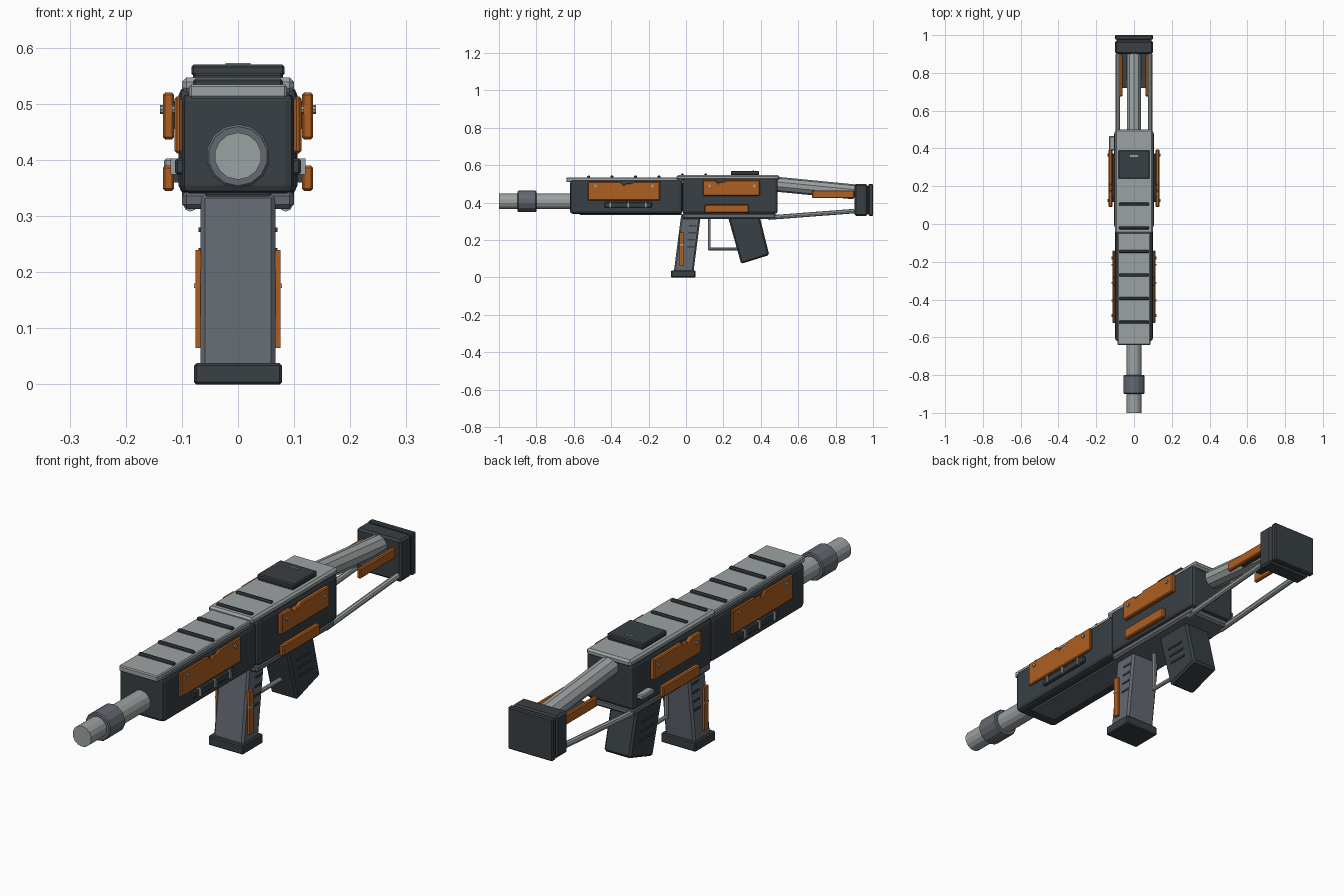
import bpy, bmesh, math
from mathutils import Vector

if "Cube" in bpy.data.objects:
    bpy.data.objects.remove(bpy.data.objects["Cube"], do_unlink=True)


def material(name, red, green, blue):
    mat = bpy.data.materials.new(name)
    mat.use_nodes = True
    mat.diffuse_color = (red, green, blue, 1)
    shader = mat.node_tree.nodes["Principled BSDF"]
    shader.inputs["Base Color"].default_value = mat.diffuse_color
    return mat


dark = material("dark steel", .04, .05, .057)
mid = material("mid grey", .125, .14, .165)
light = material("light grey", .33, .36, .365)
orange = material("burnt orange", .43, .115, .015)

# Shared bevel sizes
sharp, fine, soft, broad = 0, .004, .008, .015


def finish(name, mesh_builder, mat, bevel=sharp, mirrored=False):
    bmesh.ops.recalc_face_normals(mesh_builder, faces=mesh_builder.faces)
    mesh = bpy.data.meshes.new(name)
    mesh_builder.to_mesh(mesh)
    mesh_builder.free()
    mesh.materials.append(mat)
    part = bpy.data.objects.new(name, mesh)
    bpy.context.collection.objects.link(part)
    if bevel:
        modifier = part.modifiers.new("Bevel", "BEVEL")
        modifier.width = bevel
        modifier.segments = 2 if bevel == broad else 1
        modifier.limit_method = "ANGLE"
    if mirrored:
        part.modifiers.new("Mirror", "MIRROR")


def prism(name, mat, x, outline, bevel=sharp, mirrored=False):
    """Extrude a (y, z) side outline across the x range."""
    start, end = x
    builder = bmesh.new()
    face = builder.faces.new([builder.verts.new((start, y, z)) for y, z in outline])
    extruded = bmesh.ops.extrude_face_region(builder, geom=[face])["geom"]
    moved = [item for item in extruded if isinstance(item, bmesh.types.BMVert)]
    bmesh.ops.translate(builder, vec=(end - start, 0, 0), verts=moved)
    finish(name, builder, mat, bevel, mirrored)


def block(name, mat, half, y, z, bevel=sharp, lean=0):
    """Centred block; lean shifts its top backwards."""
    (front, back), (low, high) = y, z
    outline = [(front, low), (back, low), (back + lean, high), (front + lean, high)]
    prism(name, mat, (-half, half), outline, bevel)


def side_plate(name, mat, x, y, z, bevel=sharp, chip=None):
    """Plate on both sides, with an optional chip in the upper edge."""
    (front, back), (low, high) = y, z
    outline = [(front, low), (back, low), (back, high)]
    if chip is not None:
        depth = (high - low) / 10
        outline += [(chip + 4 * depth, high), (chip + 3 * depth, high - depth),
                    (chip, high - depth), (chip - depth, high - 2 * depth),
                    (chip - 3 * depth, high)]
    outline.append((front, high))
    prism(name, mat, x, outline, bevel, mirrored=True)


def rod(name, mat, start, end, radius, sides=8, bevel=sharp, mirrored=False):
    start, end = Vector(start), Vector(end)
    axis = end - start
    builder = bmesh.new()
    bmesh.ops.create_cone(builder, cap_ends=True, segments=sides,
                          radius1=radius, radius2=radius, depth=axis.length)
    turn = axis.to_track_quat("Z", "Y").to_matrix()
    bmesh.ops.rotate(builder, matrix=turn, verts=builder.verts)
    bmesh.ops.translate(builder, vec=(start + end) / 2, verts=builder.verts)
    finish(name, builder, mat, bevel, mirrored)


def around(centre, reach):
    return centre - reach, centre + reach


# Shared levels and outer faces
muzzle, butt_end = -1, 1
bore = .407
belly = .34
deck = .52
joint = -.02
hull = .1

# Barrel and muzzle
rod("barrel", light, (0, muzzle, bore), (0, -.6, bore), .042, sides=14)
rod("muzzle_collar", mid, (0, -.9, bore), (0, -.8, bore), .057, sides=14, bevel=fine)

# Handguard
block("handguard", dark, hull, (-.62, joint), (belly, deck), broad)
block("handguard_top", light, .087, (-.64, joint), (.51, .535), fine)
block("handguard_underplate", mid, .06, (-.57, joint), (.335, belly + fine), fine)

# Receiver
block("receiver", dark, .106, (joint, .49), (belly, .53), broad)
block("receiver_top", light, hull, (-.05, .5), (deck, .547), soft)
block("receiver_underplate", mid, hull, (joint, .48), (.313, belly + fine), soft)

# Ribs across the top, evenly spaced
rib_gap = .125
for index in range(6):
    y = joint + rib_gap * (index - 4)
    top = .545 if y < joint else .555
    block("top_rib", dark, .08, around(y, soft), (deck, top), fine)

# Sight block
sight = (.24, .39)
block("sight_block_base", dark, .078, sight, (deck, .553))
block("sight_block", dark, .083, sight, (.55, .57), fine)
block("sight_mark", light, .022, around(.36, fine), (.56, .573))

# Grip
block("grip", mid, .067, (-.065, .04), (.03, belly), soft, lean=.04)
block("grip_base", dark, .078, (-.08, .05), (0, .038), fine)

# Magazine, leaning forward towards its top
magazine = [(.22, belly), (.295, .073), (.445, .12), (.39, belly)]
prism("magazine", dark, around(0, .06), magazine, soft)

# Trigger and guard
guard_low, guard_front = .145, .117
block("guard_front", light, soft, (guard_front, guard_front + broad), (guard_low, belly), fine)
block("guard_bottom", light, soft, (guard_front, .28), (guard_low, guard_low + broad), fine)

# Stock
butt_height = (.33, .5)
butt_front = .9
rod("stock_tube", light, (0, .47, .5), (0, butt_front, .458), .04, sides=10)
block("butt_front", dark, hull, (butt_front, .97), butt_height, soft)
block("butt_core", dark, hull - soft, (butt_front + soft, butt_end - soft), (.34, .49))
block("butt_pad", dark, hull, (.976, butt_end), butt_height, fine)
rod("stock_struts", light, (.085, .44, .32), (.085, butt_front, .355), .012, mirrored=True)
side_plate("stock_plates", orange, (.06, .077), (.675, butt_front), (.425, .466), fine)
side_plate("stock_plate_mounts", dark, (.03, .065), (.72, butt_front), (.44, .455))

# Orange side panels on dark mounts
side_plate("front_side_panels", orange, (hull, .113), (-.525, -.14), (.412, .513), fine, chip=-.32)
outer_panel = (.114, .134)
mount = (hull, .116)
side_plate("rear_side_panels", orange, outer_panel, (.09, .395), (.437, deck), fine, chip=.18)
side_plate("rear_panel_mounts", dark, mount, (.12, .37), (.455, .505))
side_plate("lower_side_panels", orange, outer_panel, (.1, .335), (.345, .39), fine)
side_plate("lower_panel_mounts", dark, mount, (.12, .315), (.36, .38))

# Panel bolts
for y in (-.485, -.18, .125, .365):
    reach = .118 if y < joint else .139
    rod("panel_bolts", light, (hull, y, .49), (reach, y, .49), soft, mirrored=True)

# Handguard vents with evenly spaced pegs
vent_height = (.374, .403)
vent_centre = -.31
side_plate("vent_bars", dark, (hull - fine, .112), around(vent_centre, .127), vent_height, fine)
for step in (-1, 0, 1):
    y = vent_centre + step * .095
    side_plate("vent_pegs", light, (hull, .12), around(y, fine), vent_height)

# Grip strips, bands and grooves
strip = (-.035, -.01)
side_plate("grip_strips", orange, (.066, .076), strip, (.065, .24))
side_plate("grip_strip_bands", light, (.066, .078), strip, around(.176, fine))
for index in range(4):
    z = .165 + index * .037
    y = .025 + index * fine
    side_plate("grip_grooves", dark, (.06, .07), around(y, .02), around(z, fine))

# Magazine ribs
for index in range(3):
    y, z = .345 - index * soft, .17 + index * .035
    side_plate("magazine_ribs", dark, (.058, .064), around(y, .04), around(z, fine))

# Charging handle on the right only
handle = [(.39, .383), (.465, .383), (.465, .403), (.39, .403)]
prism("charging_handle", light, (-.132, -hull), handle, fine)
